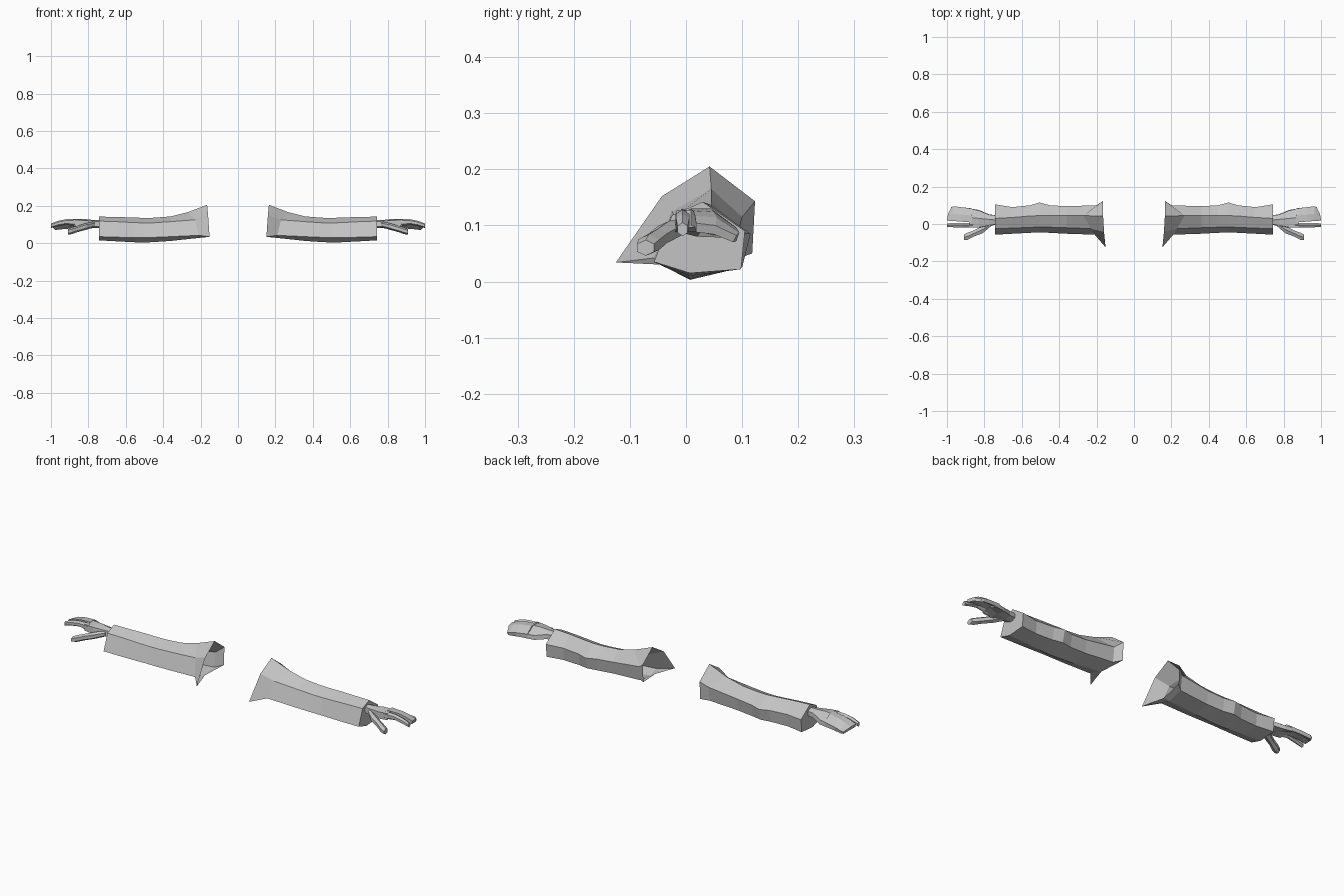
import bpy, bmesh
from mathutils import Vector

grey = bpy.data.materials.new("plain grey")
grey.diffuse_color = (0.55, 0.55, 0.55, 1)


def loft(name, rings, cap_start=True, cap_end=True):
    """Skin equal-sized rings of 3D points, mirrored to both arms."""
    bm = bmesh.new()
    loops = [[bm.verts.new(p) for p in ring] for ring in rings]
    n = len(loops[0])
    for a, b in zip(loops, loops[1:]):
        for i in range(n):
            j = (i + 1) % n
            bm.faces.new((a[i], a[j], b[j], b[i]))
    if cap_start:
        bm.faces.new(loops[0][::-1])
    if cap_end:
        bm.faces.new(loops[-1])
    bmesh.ops.recalc_face_normals(bm, faces=bm.faces[:])
    # outward check on the open sleeve
    mid = sum((v.co for v in bm.verts), Vector()) / len(bm.verts)
    if sum((f.calc_center_median() - mid).dot(f.normal) * f.calc_area() for f in bm.faces) < 0:
        bmesh.ops.reverse_faces(bm, faces=bm.faces[:])
    me = bpy.data.meshes.new(name)
    bm.to_mesh(me)
    bm.free()
    me.materials.append(grey)
    ob = bpy.data.objects.new(name, me)
    bpy.context.collection.objects.link(ob)
    mod = ob.modifiers.new("both_arms", 'MIRROR')
    mod.use_mirror_merge = False
    return ob


def flat(x, pts):
    return [(x, y, z) for y, z in pts]


def finger(name, path):
    """Six-sided finger; path entries are centre, half width, half height."""
    rings = []
    for (x, y, z), w, h in path:
        rings.append(flat(x, [(y, z + h), (y - w, z + h * .5), (y - w, z - h * .5),
                              (y, z - h), (y + w, z - h * .5), (y + w, z + h * .5)]))
    return loft(name, rings)


# Sleeve: top, front upper, front lower, bottom, back lower, back upper
shoulder = [(.165, .042, .205), (.16, -.043, .152), (.152, -.125, .034),
            (.185, -.01, .04), (.165, .118, .05), (.165, .123, .143)]
sleeve = [
    shoulder,
    [(.27, .045, .165), (.23, -.025, .125), (.21, -.057, .042),
     (.21, .0, .028), (.2, .09, .04), (.2, .1, .115)],
    flat(.36, [(.045, .143), (-.02, .115), (-.052, .035), (.005, .012), (.085, .03), (.095, .095)]),
    flat(.45, [(.045, .136), (-.017, .109), (-.047, .031), (.005, .006), (.09, .025), (.1, .088)]),
    flat(.505, [(.045, .135), (-.016, .108), (-.045, .03), (.007, .003), (.1, .025), (.115, .085)]),
    flat(.555, [(.043, .137), (-.018, .11), (-.047, .03), (.007, .005), (.09, .024), (.1, .087)]),
    flat(.65, [(.035, .14), (-.022, .115), (-.052, .032), (.007, .01), (.085, .024), (.09, .088)]),
    flat(.742, [(.03, .142), (-.025, .118), (-.057, .035), (.007, .015), (.098, .022), (.105, .09)]),
]
loft("sleeve", sleeve, cap_start=False)

# Palm: narrow wrist widening to the knuckles
palm = [
    flat(.73, [(.02, .122), (.0, .115), (-.002, .09), (.02, .082), (.045, .09), (.045, .113)]),
    flat(.775, [(.025, .124), (-.008, .118), (-.012, .088), (.02, .08), (.052, .088), (.05, .112)]),
    flat(.83, [(.03, .13), (-.018, .122), (-.02, .088), (.025, .088), (.075, .078), (.072, .1)]),
    flat(.88, [(.035, .129), (-.018, .126), (-.018, .092), (.03, .1), (.084, .078), (.083, .1)]),
]
loft("palm", palm)

# Grouped fingers: arched mitten shape
mitten = [
    flat(.865, [(.045, .13), (.008, .13), (.008, .1), (.045, .102), (.083, .08), (.082, .102)]),
    flat(.925, [(.05, .124), (.013, .126), (.013, .1), (.048, .1), (.088, .076), (.09, .096)]),
    flat(.965, [(.055, .114), (.016, .117), (.016, .097), (.05, .094), (.09, .072), (.095, .088)]),
    [(.995, .052, .1), (1, .018, .104), (.998, .018, .088), (.992, .05, .084),
     (.975, .084, .07), (.977, .09, .082)],
]
loft("grouped_fingers", mitten)

finger("index_finger", [((.86, -.006, .11), .013, .02), ((.92, -.006, .113), .012, .015),
                        ((.96, -.006, .106), .012, .014), ((1.0, -.006, .093), .009, .012)])
finger("thumb", [((.765, .0, .1), .012, .014), ((.81, -.03, .09), .02, .018),
                 ((.855, -.05, .077), .016, .017), ((.89, -.066, .066), .019, .018),
                 ((.91, -.072, .06), .015, .014)])
